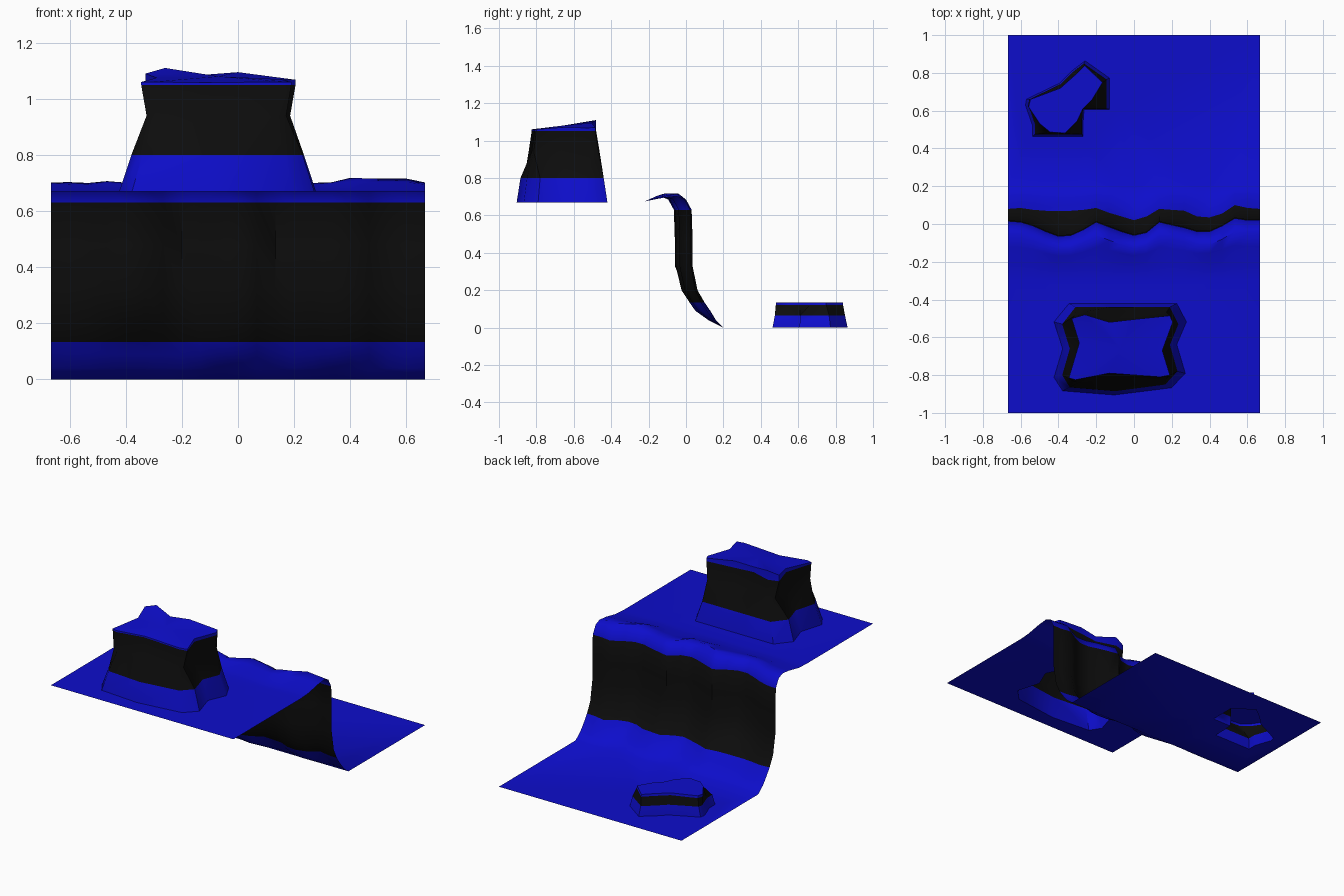
import bpy, bmesh, math, random
from mathutils import Vector

random.seed(4)
cube = bpy.data.objects.get("Cube")
if cube:
    bpy.data.objects.remove(cube)


def make_material(name, color):
    mat = bpy.data.materials.new(name)
    mat.use_nodes = True
    mat.diffuse_color = (*color, 1)
    mat.node_tree.nodes["Principled BSDF"].inputs["Base Color"].default_value = (*color, 1)
    return mat


BLUE = make_material("deep blue ground", (.004, .004, .6))
BLACK = make_material("black rock", (.004, .004, .004))
HALF_WIDTH = .667
PLATEAU = .67


def finish(bm, name, low, high):
    """Steep faces between the two heights are black, everything else is blue."""
    for face in bm.faces:
        face.material_index = int(low < face.calc_center_median().z < high)
    mesh = bpy.data.meshes.new(name)
    bm.to_mesh(mesh)
    bm.free()
    mesh.materials.append(BLUE)
    mesh.materials.append(BLACK)
    obj = bpy.data.objects.new(name, mesh)
    bpy.context.collection.objects.link(obj)
    bpy.ops.object.select_all(action='DESELECT')
    bpy.context.view_layer.objects.active = obj
    obj.select_set(True)
    bpy.ops.object.shade_smooth_by_angle(angle=math.radians(50))
    return obj


def scaled(outline, center, sx, sy):
    cx, cy = center
    return [(cx + (x - cx) * sx, cy + (y - cy) * sy) for x, y in outline]


def make_rock(name, tiers, center, center_z, low, high):
    """Loft the tiers from the ground up and close the top with a fan."""
    bm = bmesh.new()
    loops = [[bm.verts.new(p) for p in tier] for tier in tiers]
    n = len(tiers[0])
    for a, b in zip(loops, loops[1:]):
        for i in range(n):
            j = (i + 1) % n
            bm.faces.new((a[i], a[j], b[j], b[i]))
    hub = bm.verts.new((*center, center_z))
    for i in range(n):
        bm.faces.new((loops[-1][i], loops[-1][(i + 1) % n], hub))
    return finish(bm, name, low, high)


def level(outline, z):
    return [(x, y, z) for x, y in outline]


# Large rock on the plateau: pinched waist, flared uneven top
big_center = (-.07, -.66)
big_top = [(-.345, -.815), (-.31, -.825), (-.13, -.79), (.14, -.81), (.19, -.8),
           (.15, -.67), (.205, -.52), (.19, -.485), (0, -.505), (-.13, -.52),
           (-.26, -.48), (-.33, -.5), (-.29, -.63)]
big_rim = [1.06, 1.06, 1.058, 1.06, 1.06, 1.07, 1.068, 1.07, 1.095, 1.085, 1.11, 1.09, 1.075]
big_foot = [(-.38, -.8), (-.34, -.865), (-.1, -.885), (.165, -.85), (.23, -.78),
            (.19, -.64), (.235, -.53), (.19, -.44), (0, -.44), (-.13, -.44),
            (-.31, -.44), (-.38, -.53), (-.34, -.66)]
big_hole = scaled(big_foot, big_center, 1.3, 1.3)
make_rock("large_rock", [
    level(big_hole, PLATEAU),
    level(scaled(big_foot, big_center, 1.14, 1.09), PLATEAU),
    level(big_foot, .8),
    level(scaled(big_top, big_center, .93, 1.1), .94),
    level(big_top, 1.05),
    [(x, y, z) for (x, y), z in zip(big_top, big_rim)],
], big_center, 1.08, .8, 1.05)

# Small rock on the low ground
small_center = (-.35, .65)
small_top = [(-.56, .62), (-.5, .53), (-.445, .485), (-.365, .48), (-.3, .545), (-.27, .61),
             (-.22, .66), (-.165, .75), (-.26, .84), (-.3, .8), (-.39, .72), (-.55, .66)]
small_foot = [(-.56, .63), (-.525, .53), (-.525, .475), (-.275, .475), (-.275, .545), (-.27, .61),
              (-.145, .61), (-.145, .765), (-.265, .85), (-.33, .8), (-.39, .74), (-.555, .66)]
small_hole = scaled(small_foot, small_center, 1.3, 1.3)
make_rock("small_rock", [
    level(small_hole, 0),
    level(scaled(small_foot, small_center, 1.07, 1.07), 0),
    level(small_foot, .065),
    level(small_top, .12),
    level(scaled(small_top, small_center, .99, .99), .135),
], small_center, .135, .065, .12)

# Wavy cliff: y of its upper and lower black edge, from right to left
upper_edge = [.015, .01, -.01, -.04, -.065, -.06, -.03, .01, -.015, -.04, -.06,
              -.045, .01, -.005, -.02, -.04, -.04, -.01, .03, .02, .02]
lower_edge = [.08, .085, .075, .07, .07, .07, .075, .085, .06, .04, .02,
              .04, .08, .075, .07, .04, .035, .055, .1, .085, .08]
count = len(upper_edge)


def cliff_section(a, b, bump):
    """Profile from the plateau over the crest and down to the low ground."""
    return [(-.3, PLATEAU), (-.22, .675), (a * .6 - .13, .695 + bump * .6),
            (a - .07, .702 + bump), (a - .03, .685), (a, .63), (a + .005, .48),
            (a + .005, .33), (a * .55 + b * .45, .2), (b, .133),
            (b + .03, .09), (b * .5 + .11, .04), (.2, 0)]


bm = bmesh.new()
columns = []
for i, (a, b) in enumerate(zip(upper_edge, lower_edge)):
    x = HALF_WIDTH * (2 * i / (count - 1) - 1)
    bump = 0 if i in (0, count - 1) else random.uniform(-.004, .018)
    columns.append([bm.verts.new((x, y, z)) for y, z in cliff_section(a, b, bump)])
for c, d in zip(columns, columns[1:]):
    for k in range(len(c) - 1):
        bm.faces.new((c[k], d[k], d[k + 1], c[k + 1]))


# Flat ground on both sides of the cliff, open below each rock
def add_flat(row, end_y, hole):
    z = row[0].co.z
    corners = [bm.verts.new((s * HALF_WIDTH, end_y, z)) for s in (1, -1)]
    rim = [bm.verts.new((x, y, z)) for x, y in hole]
    edges = []
    for loop in (row + corners, rim):
        for v, w in zip(loop, loop[1:] + loop[:1]):
            edges.append(bm.edges.get((v, w)) or bm.edges.new((v, w)))
    made = bmesh.ops.triangle_fill(bm, use_beauty=True, edges=edges, normal=Vector((0, 0, 1)))
    for face in made["geom"]:
        if isinstance(face, bmesh.types.BMFace):
            face.normal_update()
            if face.normal.z < 0:
                face.normal_flip()


add_flat([c[0] for c in columns], -1, big_hole)
add_flat([c[-1] for c in columns], 1, small_hole)
finish(bm, "cliff_ground", .133, .63)
